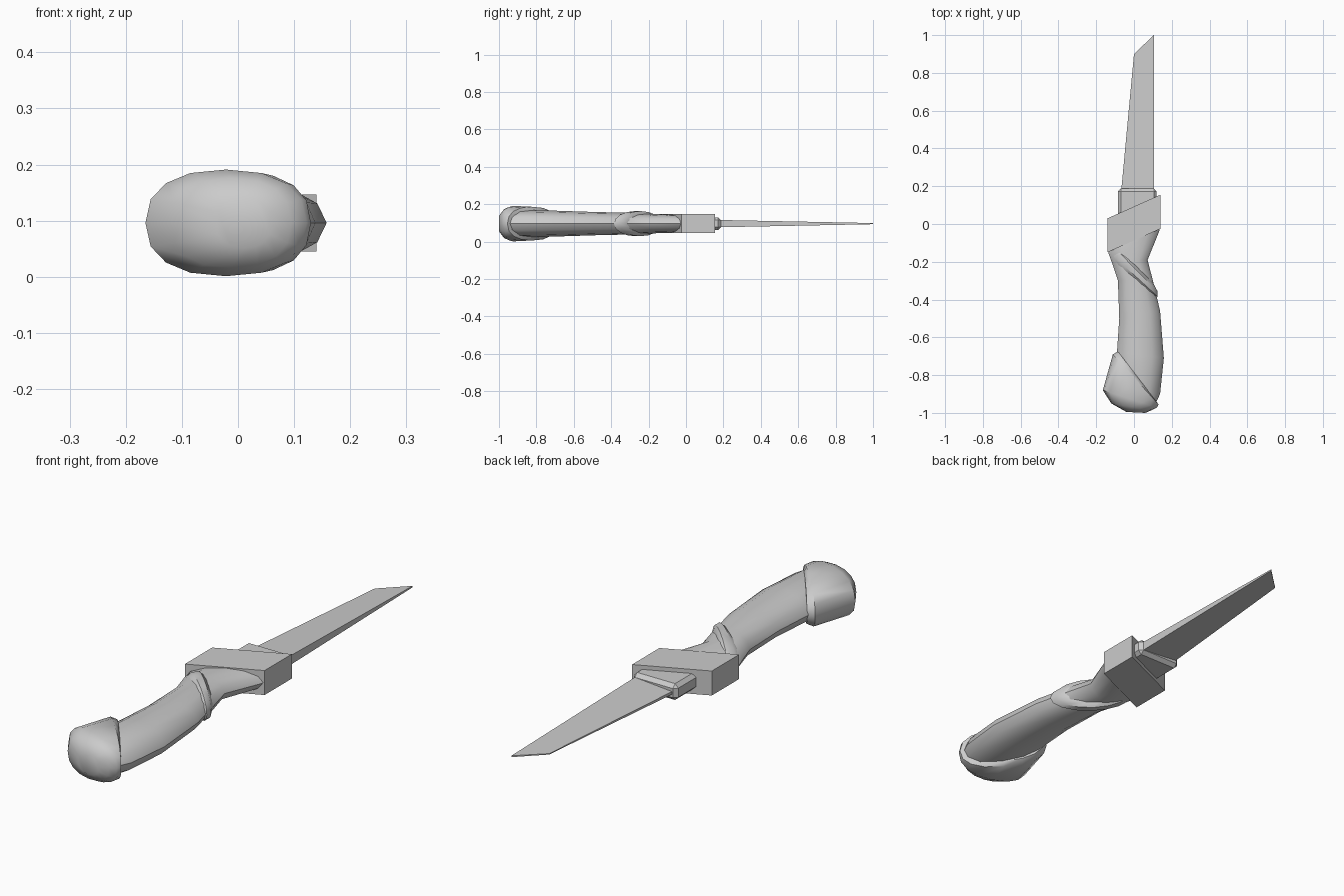
import bpy, bmesh
from math import cos, sin, pi, copysign, radians

if "Cube" in bpy.data.objects:
    bpy.data.objects.remove(bpy.data.objects["Cube"])

ZC = 0.096   # height of the knife's middle plane


def finish(name, bm, smooth=None):
    bmesh.ops.recalc_face_normals(bm, faces=bm.faces)
    me = bpy.data.meshes.new(name)
    bm.to_mesh(me)
    bm.free()
    ob = bpy.data.objects.new(name, me)
    bpy.context.collection.objects.link(ob)
    if smooth:
        bpy.ops.object.select_all(action='DESELECT')
        ob.select_set(True)
        bpy.context.view_layer.objects.active = ob
        bpy.ops.object.shade_smooth_by_angle(angle=radians(smooth))
    return ob


def loft(name, rows, n=12, power=1.0, smooth=40):
    """Rounded sections; each row = left x, y, right x, y, half height."""
    bm = bmesh.new()
    rings = []
    for xl, yl, xr, yr, h in rows:
        ring = []
        for i in range(n):
            a = 2 * pi * i / n
            c = copysign(abs(cos(a)) ** power, cos(a))
            s = copysign(abs(sin(a)) ** power, sin(a))
            t = (c + 1) / 2
            ring.append(bm.verts.new((xl + (xr - xl) * t, yl + (yr - yl) * t, ZC + h * s)))
        rings.append(ring)
    for a, b in zip(rings, rings[1:]):
        for i in range(n):
            j = (i + 1) % n
            bm.faces.new((a[i], a[j], b[j], b[i]))
    bm.faces.new(rings[0])
    bm.faces.new(rings[-1])
    return finish(name, bm, smooth)


def plate(name, outline):
    """Flat part from an outline of (x, y, half thickness)."""
    bm = bmesh.new()
    top = [bm.verts.new((x, y, ZC + h)) for x, y, h in outline]
    low = [bm.verts.new((x, y, ZC - h)) for x, y, h in outline]
    bm.faces.new(top)
    bm.faces.new(low[::-1])
    for i in range(len(top)):
        j = (i + 1) % len(top)
        bm.faces.new((top[i], low[i], low[j], top[j]))
    return finish(name, bm)


# Blade: thick spine on the right, thin edge on the left, slanted tip
plate("blade", [(-0.07, 0.15, 0.006), (0.105, 0.15, 0.02),
                (0.105, 1.0, 0.003), (0.0, 0.9, 0.002)])

# Collar between blade and guard
collar = plate("collar", [(-0.085, 0.0, 0.034), (0.12, 0.0, 0.034),
                          (0.12, 0.187, 0.034), (-0.085, 0.187, 0.034)])
bev = collar.modifiers.new("bevel", 'BEVEL')
bev.width = 0.015
bev.segments = 1

# Slanted guard block
plate("guard", [(-0.14, -0.15, 0.051), (0.14, -0.025, 0.051),
                (0.14, 0.155, 0.051), (-0.14, 0.03, 0.051)])

# Curved grip
loft("grip", [(-0.13, -0.12, 0.137, 0.0, 0.047), (-0.135, -0.155, 0.135, -0.035, 0.049),
              (-0.115, -0.21, 0.072, -0.19, 0.053), (-0.085, -0.3, 0.10, -0.30, 0.058),
              (-0.078, -0.5, 0.138, -0.46, 0.062), (-0.09, -0.68, 0.158, -0.71, 0.069),
              (-0.10, -0.85, 0.138, -0.9, 0.073), (-0.05, -0.95, 0.11, -0.96, 0.06)])

# Diagonal band around the neck of the grip
loft("neck_band", [(-0.085, -0.125, 0.10, -0.31, 0.05), (-0.10, -0.13, 0.124, -0.355, 0.067),
                   (-0.118, -0.16, 0.126, -0.385, 0.067), (-0.115, -0.19, 0.105, -0.385, 0.05)],
     n=16)

# Pommel cap with a slanted rim
loft("pommel", [(-0.085, -0.675, 0.115, -0.935, 0.074), (-0.112, -0.69, 0.13, -0.955, 0.09),
                (-0.165, -0.88, 0.122, -0.972, 0.095), (-0.12, -0.95, 0.095, -0.985, 0.08),
                (-0.04, -0.995, 0.06, -1.0, 0.045)], n=16, power=0.85)
